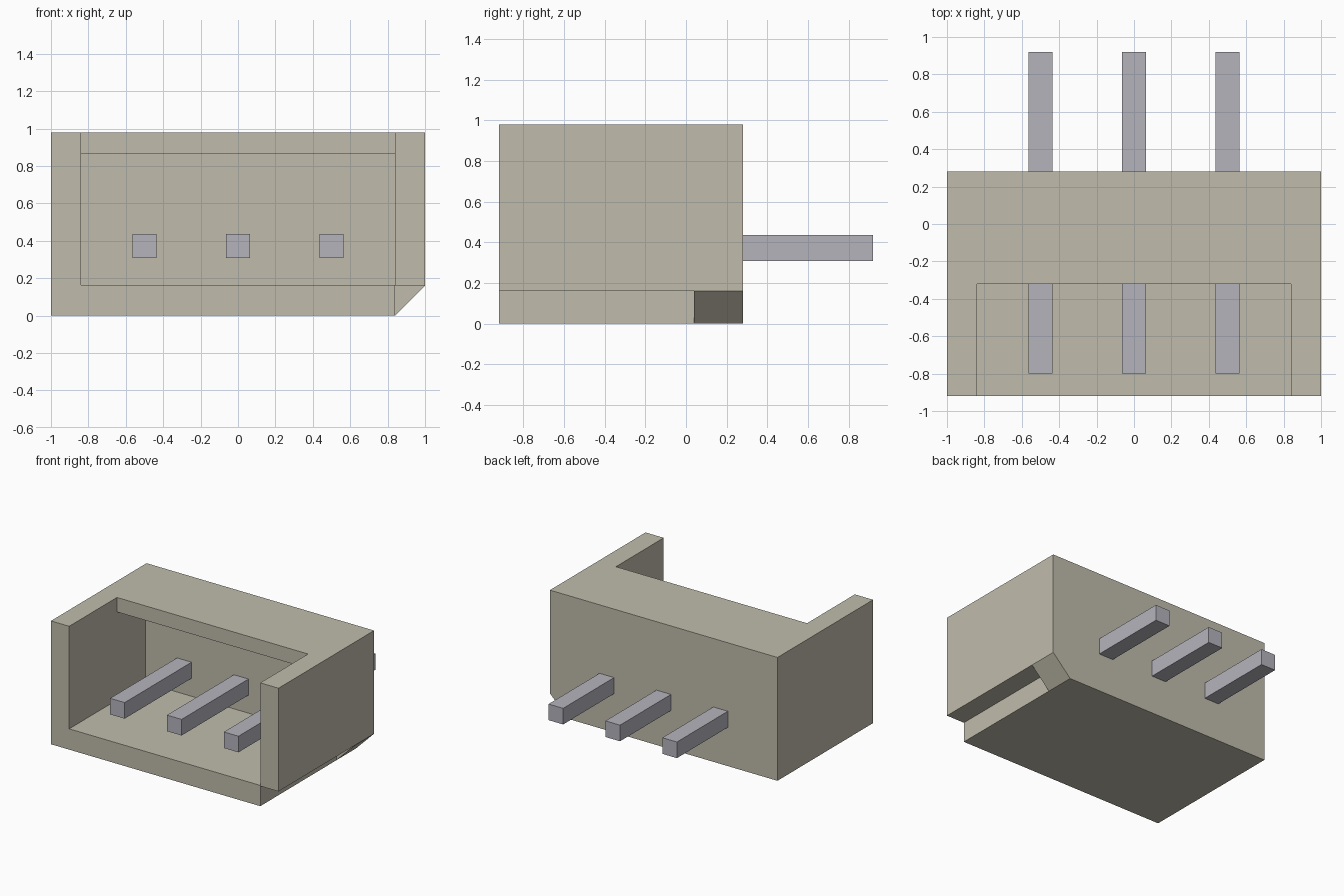
import bpy
import bmesh
from mathutils import Vector

cube = bpy.data.objects.get("Cube")
if cube:
    bpy.data.objects.remove(cube, do_unlink=True)


def material(name, rgb):
    mat = bpy.data.materials.new(name)
    mat.use_nodes = True
    mat.diffuse_color = (*rgb, 1)
    mat.node_tree.nodes["Principled BSDF"].inputs["Base Color"].default_value = (*rgb, 1)
    return mat


def prism(name, points, offset, mat=None):
    """Extrude a flat outline of 3D points along an offset."""
    bm = bmesh.new()
    face = bm.faces.new([bm.verts.new(p) for p in points])
    ext = bmesh.ops.extrude_face_region(bm, geom=[face])
    moved = [v for v in ext["geom"] if isinstance(v, bmesh.types.BMVert)]
    bmesh.ops.translate(bm, verts=moved, vec=Vector(offset))
    bmesh.ops.recalc_face_normals(bm, faces=bm.faces)
    mesh = bpy.data.meshes.new(name)
    bm.to_mesh(mesh)
    bm.free()
    obj = bpy.data.objects.new(name, mesh)
    bpy.context.collection.objects.link(obj)
    if mat:
        mesh.materials.append(mat)
    return obj


def box(name, lo, hi, mat=None):
    (x0, y0, z0), (x1, y1, z1) = lo, hi
    outline = [(x0, y0, z0), (x1, y0, z0), (x1, y0, z1), (x0, y0, z1)]
    return prism(name, outline, (0, y1 - y0, 0), mat)


def cut(target, cutter):
    """Subtract the cutter, apply the result and discard the cutter."""
    mod = target.modifiers.new("cut", "BOOLEAN")
    mod.operation = "DIFFERENCE"
    mod.solver = "EXACT"
    mod.object = cutter
    bpy.context.view_layer.objects.active = target
    bpy.ops.object.modifier_apply(modifier=mod.name)
    bpy.data.objects.remove(cutter, do_unlink=True)


cream = material("cream plastic", (0.53, 0.505, 0.415))
metal = material("grey metal", (0.465, 0.455, 0.505))

FRONT, BACK, INNER_BACK, LIP = -0.92, 0.28, 0.04, -0.32
INNER_X, FLOOR, HEIGHT = 0.84, 0.165, 0.98

# Housing with one chamfered lower edge
outline = [(-1, 0), (INNER_X, 0), (1, 0.16), (1, HEIGHT), (-1, HEIGHT)]
housing = prism("housing", [(x, FRONT, z) for x, z in outline], (0, BACK - FRONT, 0), cream)

# Socket open to the front and top, running deeper beneath the rear lip
socket = [(-1.2, FLOOR), (INNER_BACK, FLOOR), (INNER_BACK, 0.865),
          (LIP, 0.865), (LIP, 1.2), (-1.2, 1.2)]
cut(housing, prism("socket_cutter", [(-INNER_X, y, z) for y, z in socket], (2 * INNER_X, 0, 0)))

# Square notch along the lower left edge, ahead of the chamfer
cut(housing, box("notch_cutter", (INNER_X, -1.2, -0.2), (1.2, INNER_BACK, 0.16)))

# Contact pins through the back wall
for name, x in (("right_pin", -0.5), ("middle_pin", 0), ("left_pin", 0.5)):
    box(name, (x - 0.064, -0.8, 0.308), (x + 0.064, 0.92, 0.436), metal)
